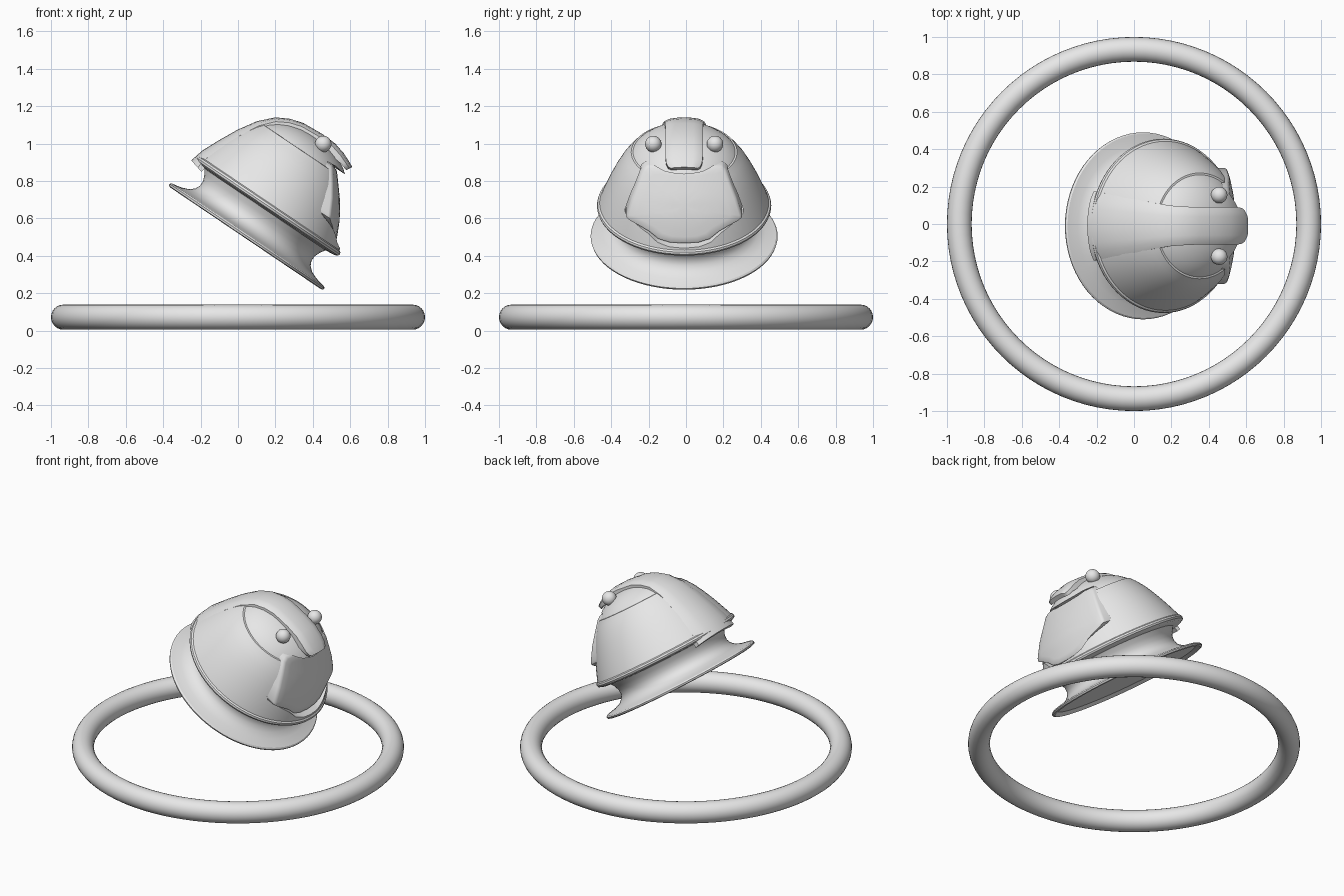
import bpy, bmesh, math
from mathutils import Matrix, Vector

if "Cube" in bpy.data.objects:
    bpy.data.objects.remove(bpy.data.objects["Cube"])

# Tilted frame shared by every part of the bell-shaped helmet
TILT = Matrix.Translation((0.045, -0.01, 0.5)) @ Matrix.Rotation(math.radians(34), 4, 'Y')

grey = bpy.data.materials.new("light_grey")
grey.diffuse_color = (0.8, 0.8, 0.8, 1)
grey.use_nodes = True
grey.node_tree.nodes["Principled BSDF"].inputs["Base Color"].default_value = grey.diffuse_color


def finish(name, bm, matrix=Matrix.Identity(4)):
    """Turn a bmesh into an object with outward normals."""
    bmesh.ops.recalc_face_normals(bm, faces=bm.faces)
    bm.transform(matrix)
    me = bpy.data.meshes.new(name)
    bm.to_mesh(me)
    bm.free()
    me.materials.append(grey)
    ob = bpy.data.objects.new(name, me)
    bpy.context.collection.objects.link(ob)
    return ob


def smooth(ob, angle=32):
    bpy.ops.object.select_all(action='DESELECT')
    ob.select_set(True)
    bpy.context.view_layer.objects.active = ob
    bpy.ops.object.shade_smooth_by_angle(angle=math.radians(angle))


def bridge(bm, a, b):
    n = len(a)
    for i in range(n):
        j = (i + 1) % n
        bm.faces.new((a[i], a[j], b[j], b[i]))


def lathe(profile, seg=72):
    """Revolve (radius, height) points; zero radius makes a pole."""
    bm = bmesh.new()
    rings = []
    for r, z in profile:
        if r == 0:
            rings.append([bm.verts.new((0, 0, z))])
        else:
            rings.append([bm.verts.new((r * math.cos(2 * math.pi * i / seg),
                                        r * math.sin(2 * math.pi * i / seg), z)) for i in range(seg)])
    for a, b in zip(rings, rings[1:]):
        if len(a) == 1 or len(b) == 1:
            pole, ring = (a[0], b) if len(a) == 1 else (b[0], a)
            for i in range(seg):
                bm.faces.new((pole, ring[i], ring[(i + 1) % seg]))
        else:
            bridge(bm, a, b)
    return bm


def interp(x, pts):
    for (x0, y0), (x1, y1) in zip(pts, pts[1:]):
        if x <= x1 or (x1, y1) == pts[-1]:
            return y0 + (y1 - y0) * (x - x0) / (x1 - x0)


# Ground ring
bm = bmesh.new()
N, K = 96, 24
rings = []
for i in range(N):
    a = 2 * math.pi * i / N
    ring = []
    for k in range(K):
        b = 2 * math.pi * k / K
        r = 0.934 + 0.066 * math.cos(b)
        ring.append(bm.verts.new((r * math.cos(a), r * math.sin(a), 0.072 + 0.067 * math.sin(b))))
    rings.append(ring)
for i in range(N):
    bridge(bm, rings[i], rings[(i + 1) % N])
smooth(finish("ground_ring", bm), 60)

# Helmet body: flared brim, neck, overhanging lip, dome and top cap seam
body = finish("helmet_body", lathe([
    (0, 0.012), (0.46, 0.012), (0.485, -0.008), (0.497, -0.004), (0.5, 0.006), (0.492, 0.014),
    (0.435, 0.026), (0.395, 0.042), (0.37, 0.065), (0.359, 0.09), (0.36, 0.12), (0.372, 0.15),
    (0.39, 0.178), (0.445, 0.184), (0.462, 0.192), (0.466, 0.203), (0.462, 0.214), (0.452, 0.22),
    (0.441, 0.25), (0.423, 0.295), (0.4, 0.35), (0.372, 0.41), (0.34, 0.47), (0.308, 0.517),
    (0.288, 0.541), (0.283, 0.548), (0.273, 0.549), (0.262, 0.562), (0.225, 0.593), (0.18, 0.619),
    (0.13, 0.638), (0.07, 0.651), (0, 0.656)]), TILT)

# Face panel outline (side, height), mirrored across the middle
half = [(0, 0.235), (0.08, 0.238), (0.14, 0.252), (0.19, 0.285), (0.24, 0.305), (0.29, 0.322),
        (0.308, 0.332), (0.31, 0.348), (0.28, 0.43), (0.25, 0.495), (0.222, 0.557),
        (0.2, 0.574), (0.15, 0.578), (0.1, 0.572), (0, 0.57)]
outline = half + [(-y, t) for y, t in reversed(half[1:-1])]
MID = 0.42
FLOOR = 0.1


def panel_depth(y, t):
    front = interp(t, [(0.22, 0.422), (0.271, 0.402), (0.362, 0.359), (0.445, 0.303),
                       (0.561, 0.206), (0.6, 0.17)])
    return front - 0.6 * y * y


def outline_ring(bm, scale, depth):
    ring = []
    for y, t in outline:
        y, t = y * scale, MID + (t - MID) * scale
        ring.append(bm.verts.new((depth(y, t), y, t)))
    return ring


# Recess for the face panel, cut slightly wider to leave a seam
bm = bmesh.new()
back = outline_ring(bm, 1.02, lambda y, t: FLOOR)
front = outline_ring(bm, 1.02, lambda y, t: 0.8)
bridge(bm, back, front)
bm.faces.new(back)
bm.faces.new(front)
cutter = finish("panel_cutter", bm, TILT)
cutter.hide_render = True
mod = body.modifiers.new("panel_recess", 'BOOLEAN')
mod.operation = 'DIFFERENCE'
mod.solver = 'EXACT'
mod.object = cutter
bpy.context.view_layer.objects.active = body
bpy.ops.object.modifier_apply(modifier=mod.name)
bpy.data.objects.remove(cutter)
smooth(body)

# Face panel: gently curved plate with a bevelled border
bm = bmesh.new()
rings = [outline_ring(bm, 1.0, lambda y, t: FLOOR),
         outline_ring(bm, 1.0, lambda y, t: panel_depth(y, t) - 0.014),
         outline_ring(bm, 0.985, lambda y, t: panel_depth(y, t) - 0.004)]
rings += [outline_ring(bm, k, panel_depth) for k in (0.95, 0.8, 0.6, 0.4, 0.2)]
for a, b in zip(rings, rings[1:]):
    bridge(bm, a, b)
hub = bm.verts.new((panel_depth(0, MID), 0, MID))
for i in range(len(outline)):
    bm.faces.new((hub, rings[-1][i], rings[-1][(i + 1) % len(outline)]))
bm.faces.new(rings[0])
smooth(finish("face_panel", bm, TILT), 35)

# Crest: curved band over the dome, wide at the rear, rounded at the front tip
path = [(-0.474, 0.175, 0.185), (-0.455, 0.25, 0.176), (-0.41, 0.35, 0.16), (-0.36, 0.45, 0.142),
        (-0.3, 0.545, 0.122), (-0.23, 0.617, 0.108), (-0.16, 0.655, 0.103), (-0.088, 0.676, 0.1),
        (0.03, 0.684, 0.1), (0.114, 0.68, 0.1), (0.18, 0.663, 0.1), (0.225, 0.644, 0.096),
        (0.25, 0.632, 0.085), (0.26, 0.626, 0.07)]
bm = bmesh.new()
loops = []
M = 8
for i, (s, t, w) in enumerate(path):
    p, q = path[max(i - 1, 0)], path[min(i + 1, len(path) - 1)]
    normal = Vector((p[1] - q[1], 0, q[0] - p[0])).normalized()
    thick = 0.04 if i < len(path) - 3 else 0.03
    top, low = [], []
    for k in range(M + 1):
        y = w * (2 * k / M - 1)
        drop = y * y / 0.8 + (0.008 if k in (0, M) else 0)
        base = Vector((s, y, t))
        top.append(bm.verts.new(base - normal * drop))
        low.append(bm.verts.new(base - normal * (y * y / 0.8 + thick)))
    loops.append(top + low[::-1])
for a, b in zip(loops, loops[1:]):
    bridge(bm, a, b)
bm.faces.new(loops[0])
bm.faces.new(loops[-1])
smooth(finish("crest", bm, TILT), 35)

# Pair of round studs beside the crest
for side, label in ((-1, "right"), (1, "left")):
    bm = bmesh.new()
    bmesh.ops.create_uvsphere(bm, u_segments=24, v_segments=14, radius=0.044)
    bm.transform(Matrix.Translation((0.062, side * 0.165, 0.642)))
    smooth(finish("stud_" + label, bm, TILT), 60)
